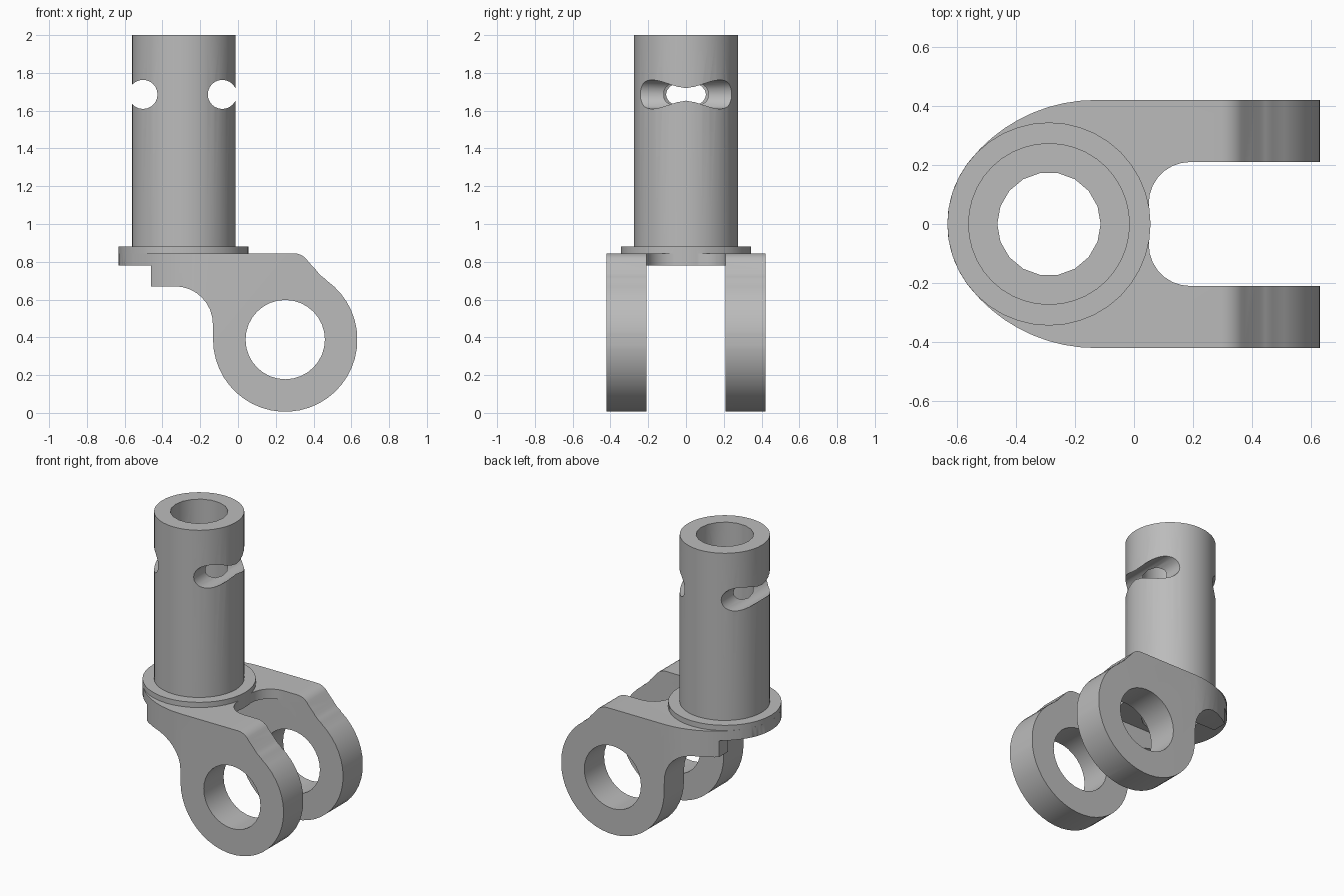
import bpy, bmesh
from math import radians, cos, sin, atan2, pi
from mathutils import Matrix

cube = bpy.data.objects.get("Cube")
if cube:
    bpy.data.objects.remove(cube, do_unlink=True)

metal = bpy.data.materials.new("grey metal")
metal.use_nodes = True
GREY = (0.5, 0.5, 0.5, 1)
metal.diffuse_color = GREY
metal.node_tree.nodes["Principled BSDF"].inputs["Base Color"].default_value = GREY

AXIS_X = -0.288            # stem axis
EYE_X, EYE_Z, EYE_R = 0.25, 0.388, 0.382


def arc(cx, cy, r, a0, a1, n):
    """Points on an arc, angles in degrees."""
    return [(cx + r * cos(radians(a0 + (a1 - a0) * i / n)),
             cy + r * sin(radians(a0 + (a1 - a0) * i / n))) for i in range(n + 1)]


def finish(name, bm):
    bmesh.ops.recalc_face_normals(bm, faces=bm.faces)
    mesh = bpy.data.meshes.new(name)
    bm.to_mesh(mesh)
    bm.free()
    mesh.materials.append(metal)
    obj = bpy.data.objects.new(name, mesh)
    bpy.context.collection.objects.link(obj)
    return obj


def prism(name, pts, low, high, side=False):
    """Extrude an outline along z, or along y when it is a side profile."""
    bm = bmesh.new()
    face = bm.faces.new([bm.verts.new((u, low, v) if side else (u, v, low)) for u, v in pts])
    ext = bmesh.ops.extrude_face_region(bm, geom=[face])
    move = (0, high - low, 0) if side else (0, 0, high - low)
    bmesh.ops.translate(bm, vec=move, verts=[v for v in ext["geom"] if isinstance(v, bmesh.types.BMVert)])
    return finish(name, bm)


def disc(name, u, v, r, low, high, n, side=False):
    return prism(name, arc(u, v, r, 0, 360, n)[:-1], low, high, side)


def combine(obj, steps):
    """Apply booleans in turn and drop the helpers."""
    for operation, other in steps:
        mod = obj.modifiers.new("cut", "BOOLEAN")
        mod.operation, mod.object, mod.solver = operation, other, "EXACT"
        other.hide_render = True
    graph = bpy.context.evaluated_depsgraph_get()
    mesh = bpy.data.meshes.new_from_object(obj.evaluated_get(graph))
    obj.modifiers.clear()
    obj.data = mesh
    for _, other in steps:
        bpy.data.objects.remove(other, do_unlink=True)
    for p in mesh.polygons:
        p.use_smooth = True
    mesh.set_sharp_from_angle(angle=radians(30))


# Stem: tube with two cross holes breaking through its sides
stem = disc("stem", AXIS_X, 0, 0.274, 0.88, 2, 40)
combine(stem, [("DIFFERENCE", disc("bore", AXIS_X, 0, 0.175, 0, 3, 18))]
        + [("DIFFERENCE", disc("cross_hole", x, 0 + 1.686, 0.077, -1, 1, 24, True))
           for x in (-0.503, -0.083)])

# Fork: side profile with the eye, trimmed to the plan outline
profile = ([(-0.7, 0.845), (-0.7, 0.78), (-0.46, 0.78), (-0.46, 0.67)]
           + arc(-0.333, 0.47, 0.2, 90, 0, 8)
           + arc(EYE_X, EYE_Z, EYE_R, 180, 415, 30)
           + arc(0.56, 0.86, 0.18, 238, 214, 3)
           + arc(0.295, 0.755, 0.09, 30, 90, 5))
fork = prism("fork", profile, -0.6, 0.6, True)

# Plan outline: large arcs run tangent from the arms into the collar circle
shoulder = arc(-0.13, -0.126, 0.546, 90, 141.5, 9)
nose = arc(AXIS_X, 0, 0.344, 144, 180, 5)
half = [(0.63, 0.42)] + shoulder + nose
outline = half + [(x, -y) for x, y in reversed(half[:-1])]

# Gap between the arms, with rounded inner corners
corner = arc(0.19, 0.07, 0.14, 90, 180, 7)
gap = [(1, 0.21)] + corner
gap += [(x, -y) for x, y in reversed(gap)]

combine(fork, [
    ("INTERSECT", prism("plan_trim", outline, -0.1, 1)),
    ("DIFFERENCE", prism("gap_cut", gap, -0.2, 1.2)),
    ("DIFFERENCE", prism("under_cut", [(-1, -0.21), (1, -0.21), (1, 0.21), (-1, 0.21)], -0.3, 0.78)),
    ("DIFFERENCE", disc("eye_hole", EYE_X, EYE_Z, 0.21, -1, 1, 32, True)),
    ("UNION", disc("collar", AXIS_X, 0, 0.344, 0.78, 0.88, 40)),
    ("DIFFERENCE", disc("bore", AXIS_X, 0, 0.175, 0, 3, 18)),
])
